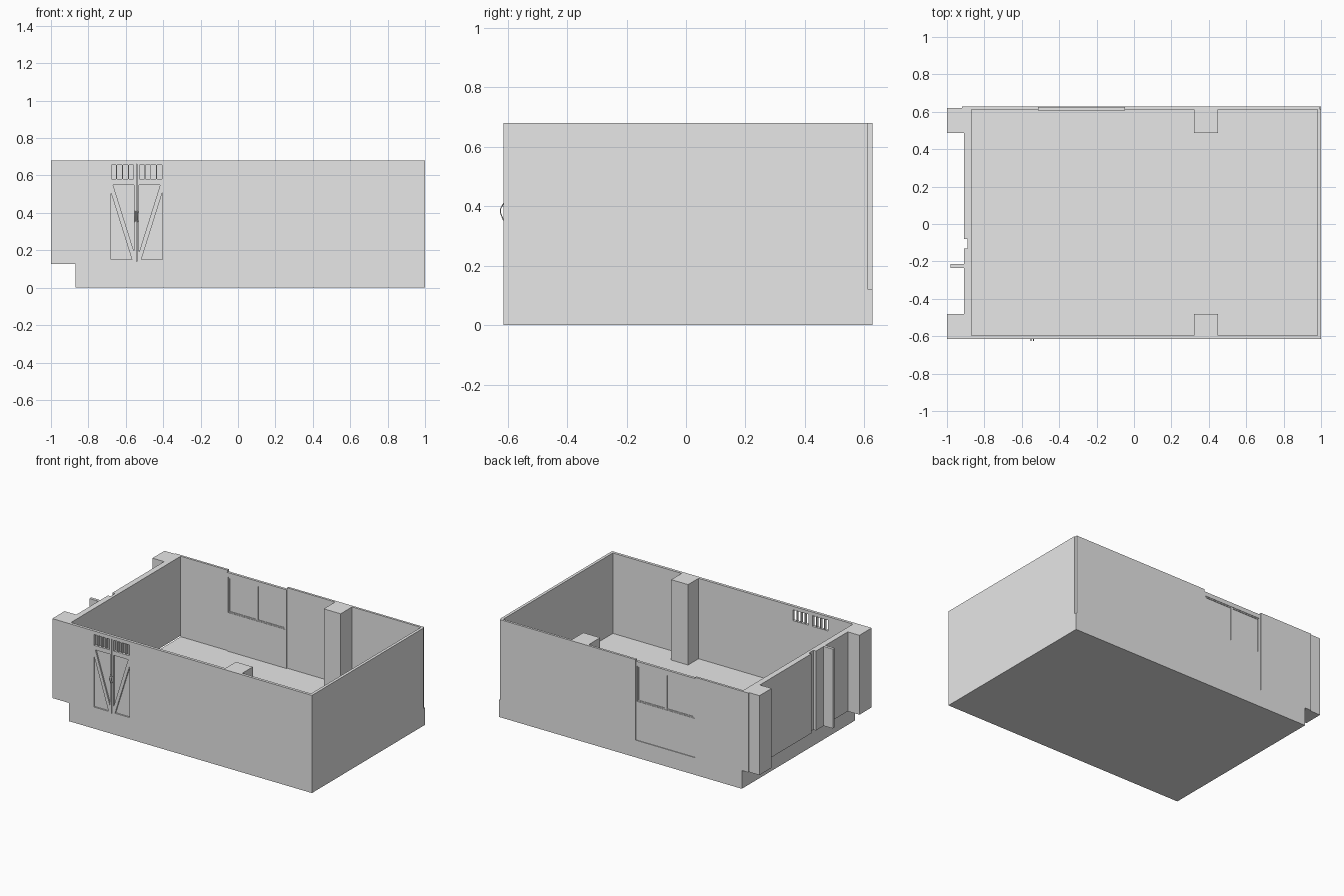
import bpy
import bmesh
from mathutils import Vector

cube = bpy.data.objects.get("Cube")
if cube:
    bpy.data.objects.remove(cube, do_unlink=True)

grey = bpy.data.materials.new("plain_grey")
grey.use_nodes = True
grey.diffuse_color = (0.8, 0.8, 0.8, 1)
grey.node_tree.nodes["Principled BSDF"].inputs["Base Color"].default_value = (0.8, 0.8, 0.8, 1)

TOP, FLOOR = 0.68, 0.12
FRONT, FRONT_IN = -0.615, -0.595
BACK_IN, BACK = 0.612, 0.628
END = -0.87          # floor end on the overhanging side


def add_prism(bm, pts, axis, lo, hi):
    """Extrude a 2D outline along an axis: 'y' takes (x, z), 'z' takes (x, y)."""
    def place(p, t):
        return Vector((p[0], t, p[1])) if axis == "y" else Vector((p[0], p[1], t))
    rings = [[bm.verts.new(place(p, t)) for p in pts] for t in (lo, hi)]
    bm.faces.new(rings[0])
    bm.faces.new(rings[1][::-1])
    n = len(pts)
    for i in range(n):
        j = (i + 1) % n
        bm.faces.new((rings[0][i], rings[1][i], rings[1][j], rings[0][j]))


def add_box(bm, x, y, z):
    add_prism(bm, [(x[0], y[0]), (x[1], y[0]), (x[1], y[1]), (x[0], y[1])], "z", *z)


def finish(name, bm):
    bmesh.ops.recalc_face_normals(bm, faces=bm.faces)
    mesh = bpy.data.meshes.new(name)
    bm.to_mesh(mesh)
    bm.free()
    mesh.materials.append(grey)
    obj = bpy.data.objects.new(name, mesh)
    bpy.context.collection.objects.link(obj)
    return obj


def box(name, x, y, z):
    bm = bmesh.new()
    add_box(bm, x, y, z)
    return finish(name, bm)


def prism(name, pts, axis, lo, hi):
    bm = bmesh.new()
    add_prism(bm, pts, axis, lo, hi)
    return finish(name, bm)


def cut(obj, cutter_bm):
    """Subtract the cutter and bake the result."""
    cutter = finish("cutter", cutter_bm)
    cutter.hide_render = True
    mod = obj.modifiers.new("cut", "BOOLEAN")
    mod.operation, mod.solver, mod.object = "DIFFERENCE", "EXACT", cutter
    deps = bpy.context.evaluated_depsgraph_get()
    baked = bpy.data.meshes.new_from_object(obj.evaluated_get(deps))
    obj.modifiers.clear()
    obj.data = baked
    bpy.data.objects.remove(cutter, do_unlink=True)


# Floor and plain side wall
box("floor", (END, 0.98), (FRONT_IN, BACK_IN), (0, FLOOR))
box("side_wall", (0.98, 1), (FRONT_IN, BACK_IN), (0, TOP))

# Front wall with a stepped lower corner
front = prism("front_wall", [(END, 0), (1, 0), (1, TOP), (-1, TOP), (-1, 0.127), (END, 0.127)],
              "y", FRONT, FRONT_IN)

# Double door: open panes above, braced recessed panels below, groove between leaves
DOOR = -0.542
cuts = bmesh.new()
recess = (FRONT - 0.02, FRONT + 0.01)
for side in (-1, 1):
    near, far = DOOR + side * 0.013, DOOR + side * 0.138
    step = (far - near) / 4
    for i in range(4):
        a, b = near + step * (i + 0.08), near + step * (i + 0.92)
        add_box(cuts, (min(a, b), max(a, b)), (FRONT - 0.02, FRONT_IN + 0.02), (0.58, 0.655))
    z0, z1, w, rise = 0.15, 0.55, side * 0.012, 0.04
    for tri in ([(near, z1), (far - w, z1), (near, z0 + rise)],
                [(far, z0), (near + w, z0), (far, z1 - rise)]):
        add_prism(cuts, tri, "y", *recess)
add_box(cuts, (DOOR - 0.002, DOOR + 0.002), recess, (0.14, 0.66))
cut(front, cuts)

# Door pulls
for i, x in enumerate((-0.551, -0.537)):
    curve = bpy.data.curves.new("pull_path", "CURVE")
    curve.dimensions = "3D"
    curve.bevel_depth = 0.002
    curve.bevel_resolution = 1
    spline = curve.splines.new("POLY")
    path = [(-0.614, 0.41), (-0.625, 0.39), (-0.625, 0.38), (-0.614, 0.352)]
    spline.points.add(len(path) - 1)
    for point, (y, z) in zip(spline.points, path):
        point.co = (x, y, z, 1)
    temp = bpy.data.objects.new("pull_temp", curve)
    bpy.context.collection.objects.link(temp)
    deps = bpy.context.evaluated_depsgraph_get()
    mesh = bpy.data.meshes.new_from_object(temp.evaluated_get(deps))
    bpy.data.objects.remove(temp, do_unlink=True)
    mesh.materials.clear()
    mesh.materials.append(grey)
    pull = bpy.data.objects.new(("right", "left")[i] + "_door_pull", mesh)
    bpy.context.collection.objects.link(pull)

# Back wall with a gap for the window bay
BAY = (-0.51, -0.05)
prism("back_wall", [(END, 0), (1, 0), (1, FLOOR), (0.994, FLOOR), (0.994, TOP), (BAY[1], TOP),
                    (BAY[1], FLOOR), (BAY[0], FLOOR), (BAY[0], TOP), (-0.92, TOP),
                    (-0.92, 0.127), (END, 0.127)], "y", BACK_IN, BACK)
bay = box("window_bay", BAY, (0.605, 0.623), (FLOOR, 0.668))
WIN_X, WIN_Z = (-0.5, -0.06), (0.39, 0.638)
hole = bmesh.new()
add_box(hole, WIN_X, (0.55, 0.7), WIN_Z)
cut(bay, hole)

# Two window sashes, each a thin frame round a pane
middle = sum(WIN_X) / 2
for name, x0, x1 in (("right", WIN_X[0], middle), ("left", middle, WIN_X[1])):
    bm = bmesh.new()
    r, depth = 0.008, (0.608, 0.62)
    add_box(bm, (x0, x0 + r), depth, WIN_Z)
    add_box(bm, (x1 - r, x1), depth, WIN_Z)
    add_box(bm, (x0 + r, x1 - r), depth, (WIN_Z[0], WIN_Z[0] + r))
    add_box(bm, (x0 + r, x1 - r), depth, (WIN_Z[1] - r, WIN_Z[1]))
    finish(name + "_sash", bm)
    box(name + "_pane", (x0 + r, x1 - r), (0.612, 0.616), (WIN_Z[0] + r, WIN_Z[1] - r))

# Overhanging end wall with a vertical slot, and a projecting fin
prism("end_wall", [(END, FRONT_IN), (END, BACK_IN), (-0.91, BACK_IN), (-0.91, -0.08),
                   (-0.89, -0.08), (-0.89, -0.13), (-0.91, -0.13), (-0.91, FRONT_IN)],
      "z", 0.127, TOP)
box("end_fin", (-0.98, -0.91), (-0.235, -0.215), (0.127, TOP))

# Pillars outside the end wall and inside the room
box("front_end_pillar", (-1, -0.91), (FRONT_IN, -0.48), (0.127, TOP))
box("back_end_pillar", (-1, -0.91), (0.487, 0.62), (0.127, TOP))
box("front_room_pillar", (0.32, 0.45), (FRONT_IN, -0.48), (FLOOR, TOP))
box("back_room_pillar", (0.32, 0.45), (0.487, BACK_IN), (FLOOR, TOP))
